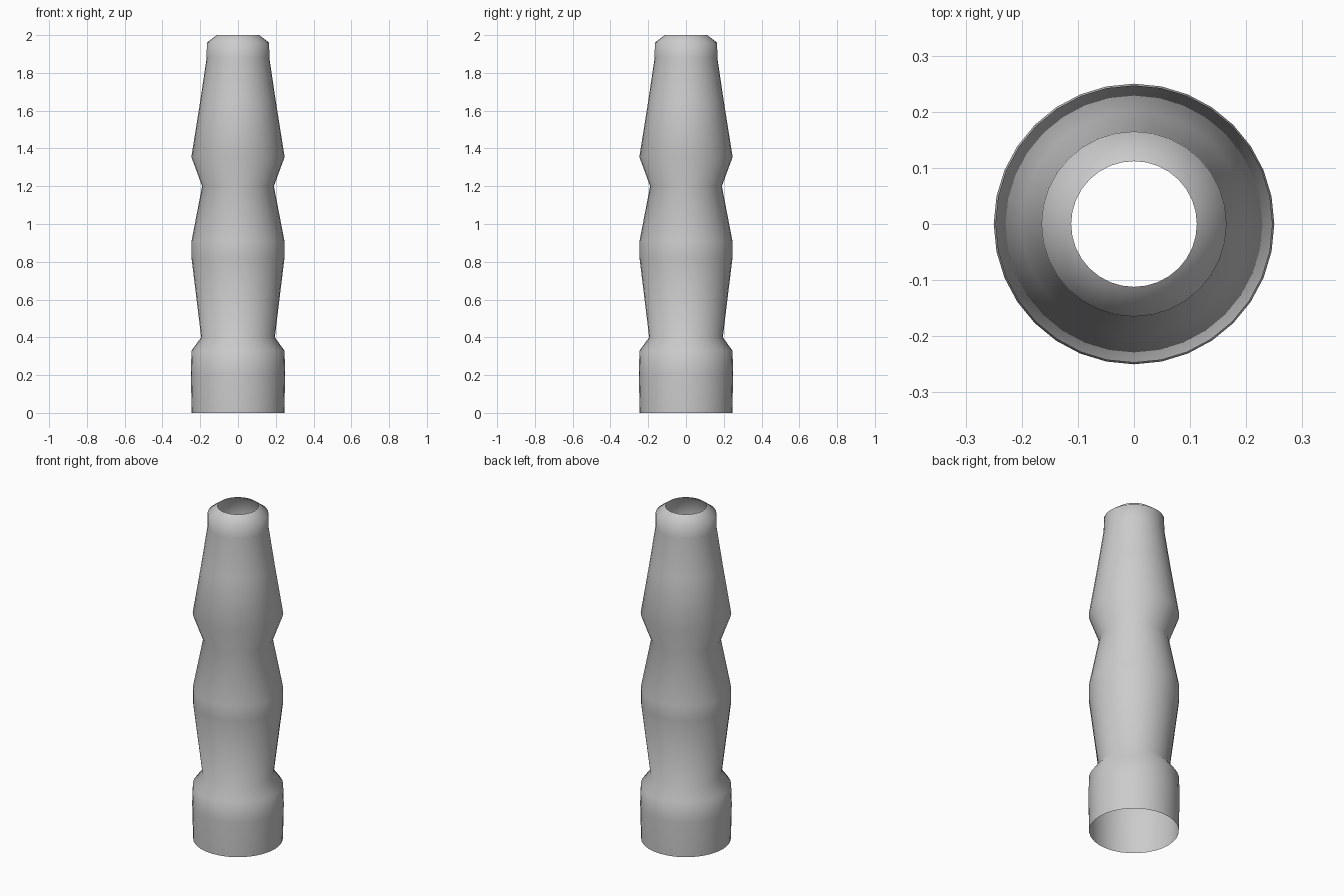
import bpy, bmesh, math

if "Cube" in bpy.data.objects:
    bpy.data.objects.remove(bpy.data.objects["Cube"])

# Outer profile of the open tube: (radius, height)
PROFILE = [(0.245, 0.0), (0.25, 0.21), (0.246, 0.33), (0.195, 0.40),
           (0.246, 0.82), (0.246, 0.91), (0.19, 1.20), (0.247, 1.355),
           (0.2, 1.65), (0.166, 1.88), (0.165, 1.96), (0.112, 2.0)]
SIDES = 32

grey = bpy.data.materials.new("plain grey")
grey.diffuse_color = (0.6, 0.6, 0.6, 1)
grey.use_nodes = True
grey.node_tree.nodes["Principled BSDF"].inputs["Base Color"].default_value = grey.diffuse_color

# Turned sleeve, open at both ends
bm = bmesh.new()
rings = [[bm.verts.new((r * math.cos(2 * math.pi * i / SIDES),
                        r * math.sin(2 * math.pi * i / SIDES), z))
          for i in range(SIDES)] for r, z in PROFILE]
for low, high in zip(rings, rings[1:]):
    for i in range(SIDES):
        j = (i + 1) % SIDES
        bm.faces.new((low[i], low[j], high[j], high[i])).smooth = True
mesh = bpy.data.meshes.new("turned_sleeve")
bm.to_mesh(mesh)
bm.free()
mesh.materials.append(grey)
sleeve = bpy.data.objects.new("turned_sleeve", mesh)
bpy.context.collection.objects.link(sleeve)
